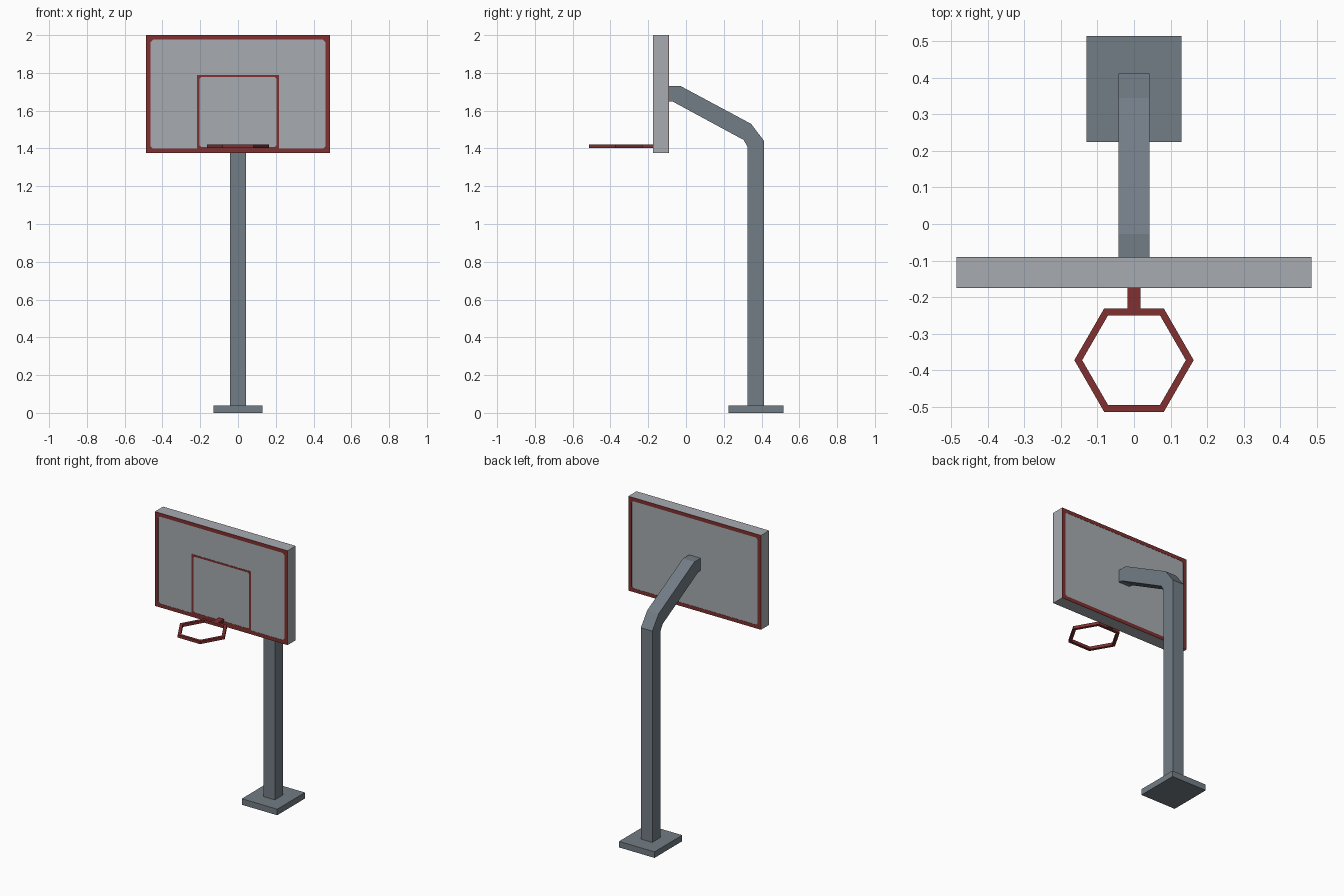
import bpy, bmesh, math

if "Cube" in bpy.data.objects:
    bpy.data.objects.remove(bpy.data.objects["Cube"])


def material(name, rgb):
    m = bpy.data.materials.new(name)
    m.diffuse_color = (*rgb, 1)
    m.use_nodes = True
    m.node_tree.nodes["Principled BSDF"].inputs["Base Color"].default_value = m.diffuse_color
    return m


STEEL = material("steel grey", (0.17, 0.205, 0.235))
PANEL = material("pale grey", (0.39, 0.41, 0.435))
RED = material("dark red", (0.22, 0.03, 0.03))


def make_object(name, verts, faces, mat):
    me = bpy.data.meshes.new(name)
    me.from_pydata(verts, [], faces)
    bm = bmesh.new()
    bm.from_mesh(me)
    bmesh.ops.recalc_face_normals(bm, faces=bm.faces)
    bm.to_mesh(me)
    bm.free()
    me.materials.append(mat)
    ob = bpy.data.objects.new(name, me)
    bpy.context.collection.objects.link(ob)
    return ob


def box(name, x, y, z, mat):
    v = [(a, b, c) for a in x for b in y for c in z]
    f = [(0, 1, 3, 2), (4, 6, 7, 5), (0, 4, 5, 1),
         (2, 3, 7, 6), (0, 2, 6, 4), (1, 5, 7, 3)]
    return make_object(name, v, f, mat)


def line_frame(name, half_x, z0, z1, width, chamfer, y0, y1):
    """Thin rectangular painted frame with chamfered inner corners."""
    cx, cz, hz = 0, (z0 + z1) / 2, (z1 - z0) / 2
    rect = []
    inner = []
    for k, (sx, sz) in enumerate([(-1, -1), (1, -1), (1, 1), (-1, 1)]):
        rect.append((cx + sx * half_x, cz + sz * hz))
        ix, iz = half_x - width, hz - width
        pair = [(sx * ix, cz + sz * (iz - chamfer)), (sx * (ix - chamfer), cz + sz * iz)]
        inner += pair if k % 2 == 0 else pair[::-1]
    pts = rect + inner
    verts = [(p[0], y, p[1]) for y in (y0, y1) for p in pts]
    faces = []
    for i in range(4):
        j = (i + 1) % 4
        a, b, c = 4 + 2 * i, 5 + 2 * i, 4 + 2 * j
        for o in (0, 12):
            faces += [(i + o, a + o, b + o), (i + o, b + o, c + o, j + o)]
        faces += [(i, j, j + 12, i + 12), (a, b, b + 12, a + 12), (b, c, c + 12, b + 12)]
    return make_object(name, verts, faces, RED)


# Base plate
box("base_plate", (-0.13, 0.13), (0.225, 0.515), (0, 0.04), STEEL)

# Bent post and arm: a square tube swept along its side profile
outer = [(0.413, 0.03), (0.413, 1.44), (0.345, 1.53), (-0.028, 1.73), (-0.095, 1.73)]
inner = [(0.325, 0.03), (0.325, 1.41), (0.305, 1.445), (-0.07, 1.648), (-0.095, 1.648)]
verts = []
for o, i in zip(outer, inner):
    verts += [(-0.042, *o), (0.042, *o), (0.042, *i), (-0.042, *i)]
faces = [(0, 1, 2, 3), (16, 17, 18, 19)]
for s in range(0, 16, 4):
    faces += [(s + k, s + (k + 1) % 4, s + 4 + (k + 1) % 4, s + 4 + k) for k in range(4)]
make_object("post_and_arm", verts, faces, STEEL)

# Backboard with painted borders front and back, and the target rectangle
box("backboard", (-0.486, 0.486), (-0.174, -0.092), (1.375, 2.0), PANEL)
line_frame("front_border", 0.486, 1.375, 2.0, 0.024, 0.012, -0.1755, -0.1735)
line_frame("back_border", 0.486, 1.375, 2.0, 0.024, 0.012, -0.0925, -0.0905)
line_frame("target_rectangle", 0.217, 1.395, 1.79, 0.012, 0.01, -0.1755, -0.1735)

# Six-sided hoop and its bracket
verts = []
for k in range(6):
    c, s = math.cos(k * math.pi / 3), math.sin(k * math.pi / 3)
    for r, z in ((0.1635, 1.403), (0.1635, 1.422), (0.142, 1.422), (0.142, 1.403)):
        verts.append((r * c, -0.373 + r * s, z))
faces = [(4 * k + j, 4 * k + (j + 1) % 4,
          4 * ((k + 1) % 6) + (j + 1) % 4, 4 * ((k + 1) % 6) + j)
         for k in range(6) for j in range(4)]
make_object("hoop", verts, faces, RED)
box("hoop_bracket", (-0.018, 0.018), (-0.235, -0.173), (1.403, 1.422), RED)
